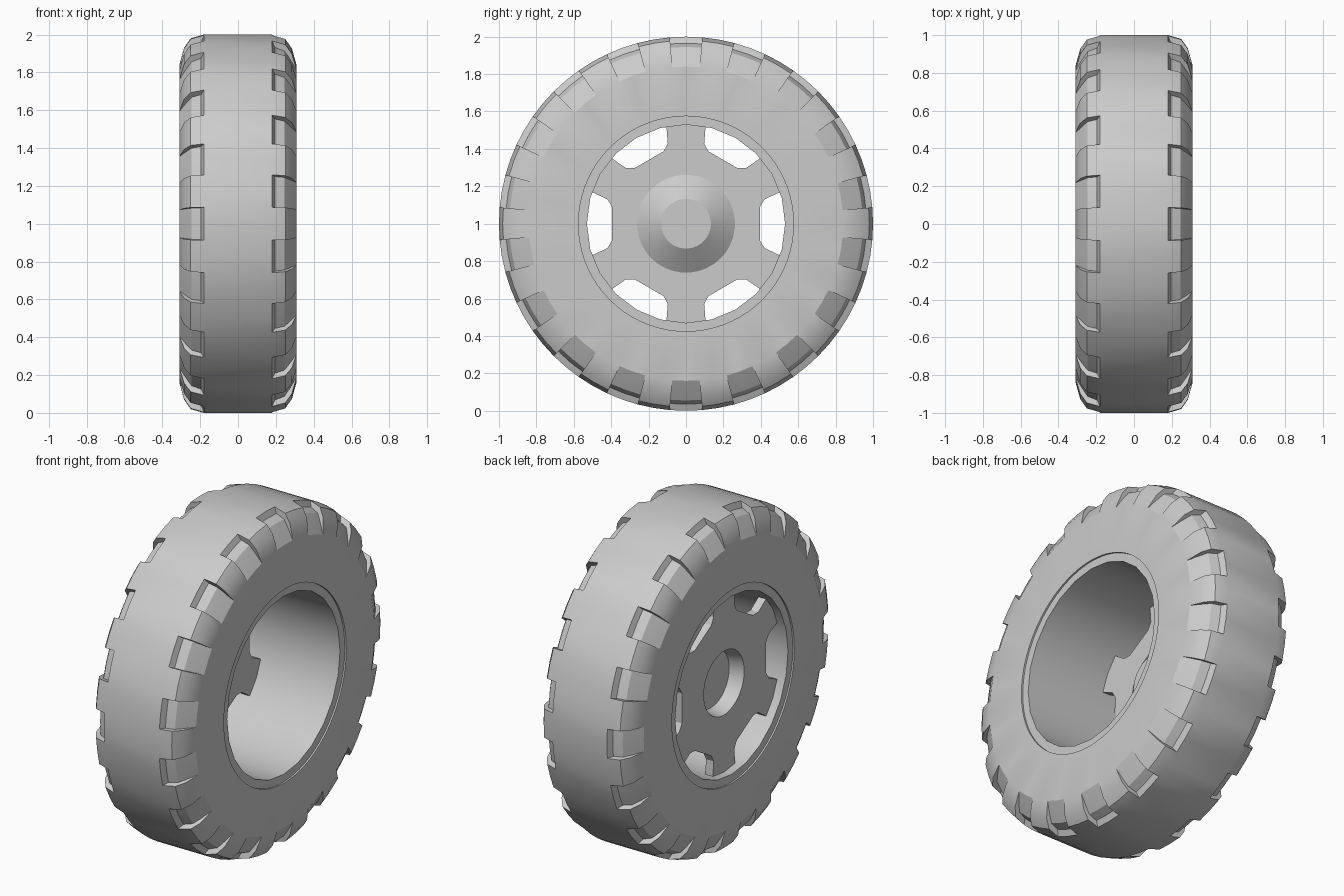
import bpy, bmesh, math

cube = bpy.data.objects.get("Cube")
if cube:
    bpy.data.objects.remove(cube, do_unlink=True)

grey = bpy.data.materials.new("plain_grey")
grey.use_nodes = True
grey.diffuse_color = (0.6, 0.6, 0.6, 1)
grey.node_tree.nodes["Principled BSDF"].inputs["Base Color"].default_value = (0.6, 0.6, 0.6, 1)


def point(x, r, deg):
    """Point at radius r and angle deg around the axle, which runs along x."""
    a = math.radians(deg)
    return (x, r * math.cos(a), 1 + r * math.sin(a))


def add_face(bm, pts):
    bm.faces.new([bm.verts.new(p) for p in pts])


def strip(bm, profile, a0, a1):
    """Sweep an (x, r) profile between two angles."""
    for (x0, r0), (x1, r1) in zip(profile, profile[1:]):
        add_face(bm, [point(x0, r0, a0), point(x1, r1, a0),
                      point(x1, r1, a1), point(x0, r0, a1)])


def finish(bm, name, angle=30):
    bmesh.ops.remove_doubles(bm, verts=bm.verts, dist=0.0001)
    bmesh.ops.recalc_face_normals(bm, faces=bm.faces)
    mesh = bpy.data.meshes.new(name)
    bm.to_mesh(mesh)
    bm.free()
    obj = bpy.data.objects.new(name, mesh)
    bpy.context.collection.objects.link(obj)
    mesh.materials.append(grey)
    bpy.ops.object.select_all(action='DESELECT')
    obj.select_set(True)
    bpy.context.view_layer.objects.active = obj
    bpy.ops.object.shade_smooth_by_angle(angle=math.radians(angle))
    return obj


# Tyre: shared tread and sidewalls, with staggered notches on both shoulders
LUG = [(0.18, 1.0), (0.25, 0.98), (0.285, 0.93), (0.31, 0.84)]
NOTCH = [(0.18, 1.0), (0.195, 0.965), (0.245, 0.945), (0.275, 0.90), (0.31, 0.84)]
SIDE = [(0.31, 0.84), (0.31, 0.575), (0.28, 0.575), (0, 0.575)]


def mirrored(profile, sign):
    return [(sign * x, r) for x, r in profile]


bm = bmesh.new()
for step in range(36):
    start = 5 + 10 * step
    for a in (start, start + 5):
        strip(bm, [(-0.18, 1.0), (0.18, 1.0)], a, a + 5)
        for sign, parity in ((1, 0), (-1, 1)):
            shoulder = NOTCH if step % 2 == parity else LUG
            strip(bm, mirrored(shoulder, sign), a, a + 5)
            strip(bm, mirrored(SIDE, sign), a, a + 5)
    # Notch end walls
    for sign in (1, -1):
        outline = LUG + NOTCH[-2:0:-1]
        add_face(bm, [point(x, r, start) for x, r in mirrored(outline, sign)])
finish(bm, "tyre")

# Rim barrel with a narrow lip set just inside each sidewall
bm = bmesh.new()
barrel = [(-0.30, 0.53), (0.30, 0.53), (0.30, 0.585), (-0.30, 0.585), (-0.30, 0.53)]
for k in range(24):
    strip(bm, barrel, k * 15, k * 15 + 15)
finish(bm, "rim_barrel")

# Spoked disc: six-armed outline lofted into the raised hub and rear recess
WINDOW = [(0.42, -0.13), (0.395, -0.09), (0.395, 0.09), (0.42, 0.13), (0.51, 0.175)]
star = []
for k in range(6):
    for y, z in [(0.51, -0.175)] + WINDOW:
        star.append((math.hypot(y, z), math.degrees(math.atan2(z, y)) + 60 * k))
        if (y, z) == WINDOW[-1]:
            # carry the arm end out into the barrel
            star[-1] = (0.555, star[-1][1])
        elif (y, z) == (0.51, -0.175):
            star[-1] = (0.555, star[-1][1])


def circle(r):
    return [(r, 10 * i - 25) for i in range(36)]


rings = [(-0.165, circle(0.17)), (-0.25, circle(0.19)), (-0.25, star),
         (-0.20, star), (-0.20, circle(0.262)), (-0.11, circle(0.133))]
bm = bmesh.new()
loops = [[bm.verts.new(point(x, r, a)) for r, a in ring] for x, ring in rings]
for low, high in zip(loops, loops[1:]):
    for i in range(36):
        j = (i + 1) % 36
        bm.faces.new([low[i], low[j], high[j], high[i]])
bm.faces.new(loops[0])
bm.faces.new(loops[-1])
finish(bm, "spoked_disc", 25)
